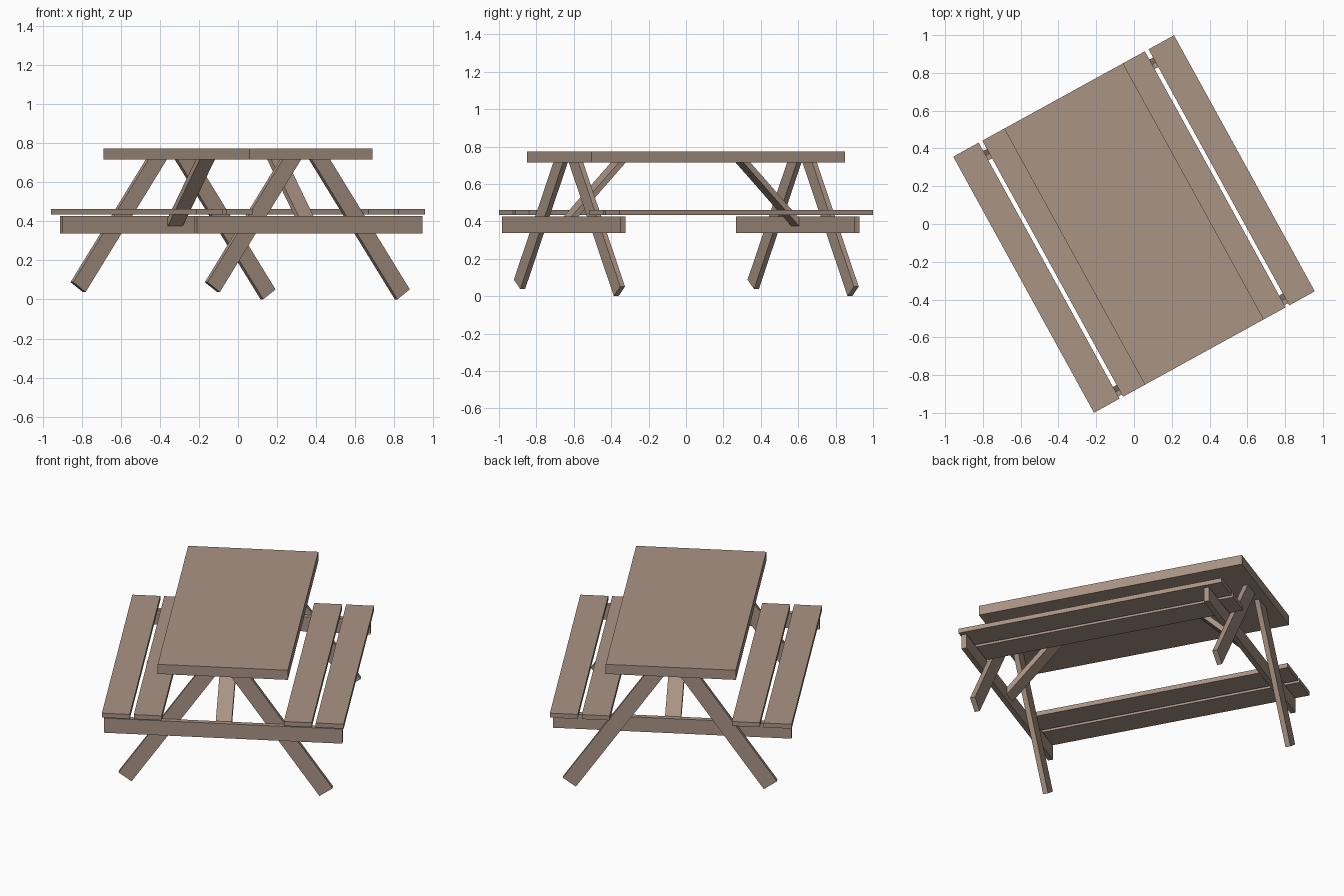
import bpy
import bmesh
from math import radians, atan2
from mathutils import Matrix, Vector

cube = bpy.data.objects.get("Cube")
if cube:
    bpy.data.objects.remove(cube, do_unlink=True)

# One weathered wood colour
wood = bpy.data.materials.new("weathered_wood")
wood.use_nodes = True
WOOD = (0.40, 0.295, 0.23, 1)
wood.diffuse_color = WOOD
wood.node_tree.nodes["Principled BSDF"].inputs["Base Color"].default_value = WOOD

TURN = Matrix.Rotation(radians(28.8), 4, "Z")   # the table stands turned
BOARD, THICK = 0.088, 0.029                     # timber section
LENGTH = 1.547


def finish(name, bm):
    bmesh.ops.recalc_face_normals(bm, faces=bm.faces)
    bm.transform(TURN)
    mesh = bpy.data.meshes.new(name)
    bm.to_mesh(mesh)
    bm.free()
    mesh.materials.append(wood)
    bpy.context.collection.objects.link(bpy.data.objects.new(name, mesh))


def board(name, size, centre, tilt=0.0):
    """Box board, tilted about the long axis of the table."""
    bm = bmesh.new()
    bmesh.ops.create_cube(bm, size=1)
    bm.transform(Matrix.Translation(centre) @ Matrix.Rotation(tilt, 4, "Y")
                 @ Matrix.Diagonal((*size, 1)))
    finish(name, bm)


def leg(name, foot, head, y):
    """Leg board between two (x, z) points."""
    a, b = Vector((foot[0], y, foot[1])), Vector((head[0], y, head[1]))
    d = b - a
    board(name, (BOARD, THICK, d.length), (a + b) / 2, atan2(d.x, d.z))


def brace(name, y, inward):
    """Diagonal board with a plumb lower end and a level upper end."""
    low, high, rise = 0.375, 0.716, 0.042
    profile = [(0, low), (high - low, high), (high - low - rise, high), (0, low + rise)]
    bm = bmesh.new()
    face = bm.faces.new([bm.verts.new((-BOARD / 2, y + inward * p, z)) for p, z in profile])
    ext = bmesh.ops.extrude_face_region(bm, geom=[face])
    bmesh.ops.translate(bm, vec=(BOARD, 0, 0),
                        verts=[v for v in ext["geom"] if isinstance(v, bmesh.types.BMVert)])
    finish(name, bm)


# Table top slab
board("table_top", (0.718, LENGTH, 0.058), (0, 0, 0.744))

# Two seat planks on each side
for side, s in (("left", 1), ("right", -1)):
    for part, x in (("outer", 0.59), ("inner", 0.414)):
        board(f"{side}_{part}_seat_plank", (0.154, LENGTH, 0.027), (s * x, 0, 0.4485))

# End frames: legs, cross beam and diagonal brace
for end, leg_y, beam_y, inward in (("front", -0.717, -0.746, 1), ("back", 0.709, 0.681, -1)):
    leg(f"{end}_left_leg", (0.565, 0.026), (0.064, 0.742), leg_y)
    leg(f"{end}_right_leg", (-0.544, 0.063), (-0.069, 0.742), leg_y)
    board(f"{end}_cross_beam", (1.316, THICK, BOARD), (0, beam_y, 0.382))
    brace(f"{end}_brace", beam_y + inward * THICK / 2, inward)
